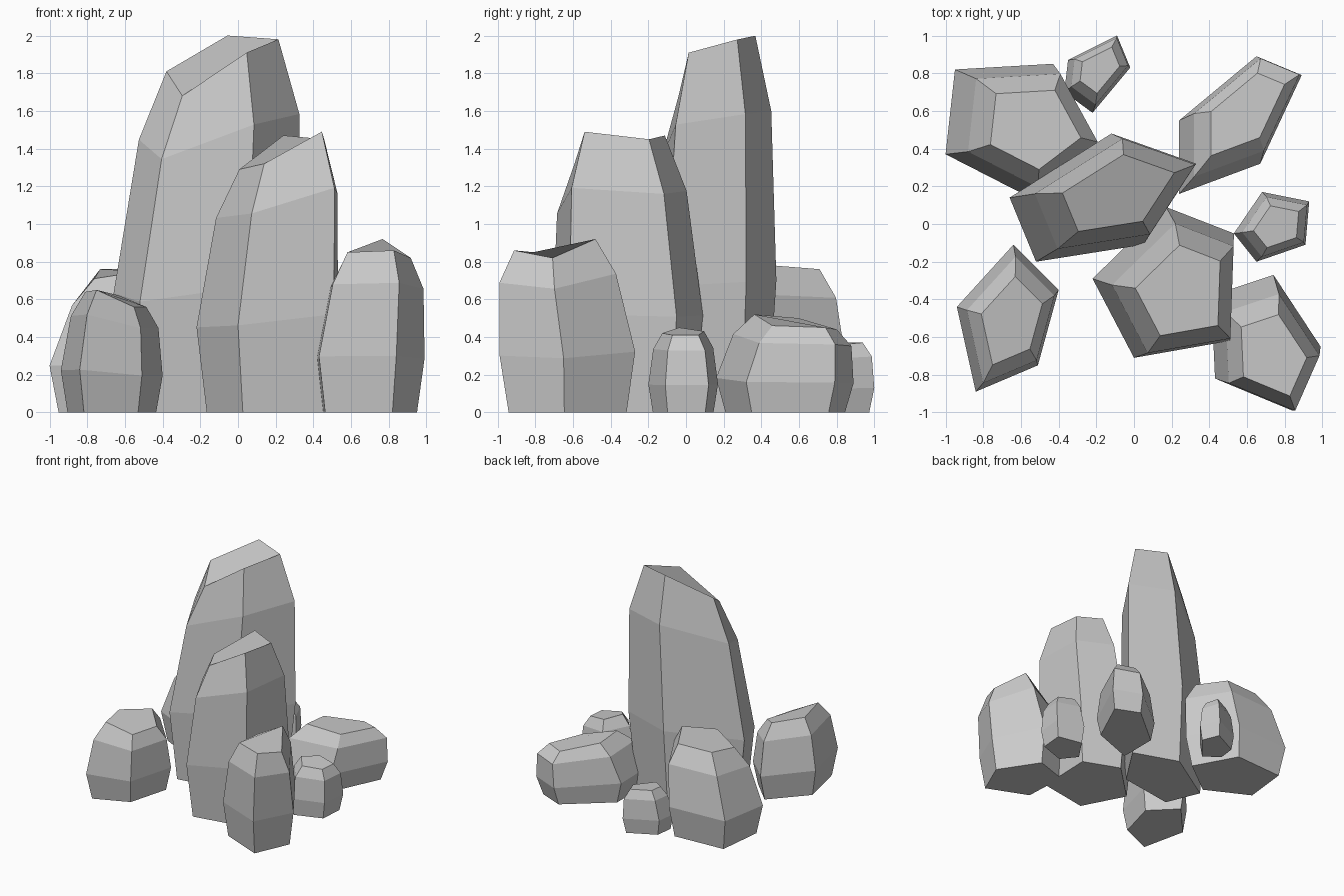
import bpy, bmesh
from mathutils import Vector

if "Cube" in bpy.data.objects:
    bpy.data.objects.remove(bpy.data.objects["Cube"])

# Rings shared by every rock: (height fraction, outline scale, share of lean)
RINGS = [(0, 0.87, 0), (0.35, 1, 0), (0.8, 0.86, 0.75), (1, 0.6, 1)]


def rock(name, outline, crown, lean):
    """Five-sided boulder: widest outline, crown height per corner, lean of the top."""
    pts = [Vector(p) for p in outline]
    mid = sum(pts, Vector((0, 0))) / len(pts)
    lean = Vector(lean)
    n = len(pts)
    bm = bmesh.new()
    rings = []
    for frac, scale, share in RINGS:
        ring = []
        for p, h in zip(pts, crown):
            q = mid + (p - mid) * scale + lean * share
            ring.append(bm.verts.new((q.x, q.y, h * frac)))
        rings.append(ring)
    for low, high in zip(rings, rings[1:]):
        for i in range(n):
            j = (i + 1) % n
            bm.faces.new((low[i], low[j], high[j], high[i]))
    bm.faces.new(rings[0])
    bm.faces.new(rings[-1])
    bmesh.ops.recalc_face_normals(bm, faces=bm.faces)
    mesh = bpy.data.meshes.new(name)
    bm.to_mesh(mesh)
    bm.free()
    obj = bpy.data.objects.new(name, mesh)
    bpy.context.collection.objects.link(obj)
    return obj


# Two tall central stones
rock("tall_rock", [(-.66, .14), (-.12, .48), (.33, .32), (.05, -.11), (-.52, -.20)],
     [1.81, 2.0, 1.98, 1.91, 1.68], (.09, .03))
rock("front_rock", [(-.22, -.29), (.17, .09), (.53, -.05), (.51, -.62), (0, -.71)],
     [1.29, 1.47, 1.45, 1.49, 1.32], (.06, -.04))

# Medium stones around them
rock("front_right_rock", [(.41, -.38), (.74, -.27), (.99, -.65), (.84, -.99), (.43, -.82)],
     [.82, .92, .82, .86, .85], (.05, -.07))
rock("back_left_rock", [(-1, .37), (-.95, .82), (-.43, .85), (-.20, .43), (-.57, .15)],
     [.71, .76, .76, .78, .75], (.09, -.01))
rock("front_left_rock", [(-.94, -.44), (-.64, -.11), (-.40, -.35), (-.51, -.75), (-.84, -.89)],
     [.64, .62, .56, .56, .65], (.02, -.01))
rock("back_right_rock", [(.24, .55), (.65, .89), (.89, .79), (.67, .32), (.24, .16)],
     [.50, .44, .45, .46, .52], (.05, .05))

# Two small stones
rock("right_small_rock", [(.53, -.05), (.68, .17), (.93, .12), (.91, -.11), (.65, -.20)],
     [.45, .43, .41, .41, .42], (.02, 0))
rock("back_small_rock", [(-.35, .87), (-.09, 1), (-.02, .83), (-.22, .59), (-.37, .70)],
     [.37, .37, .36, .36, .37], (.02, .02))
